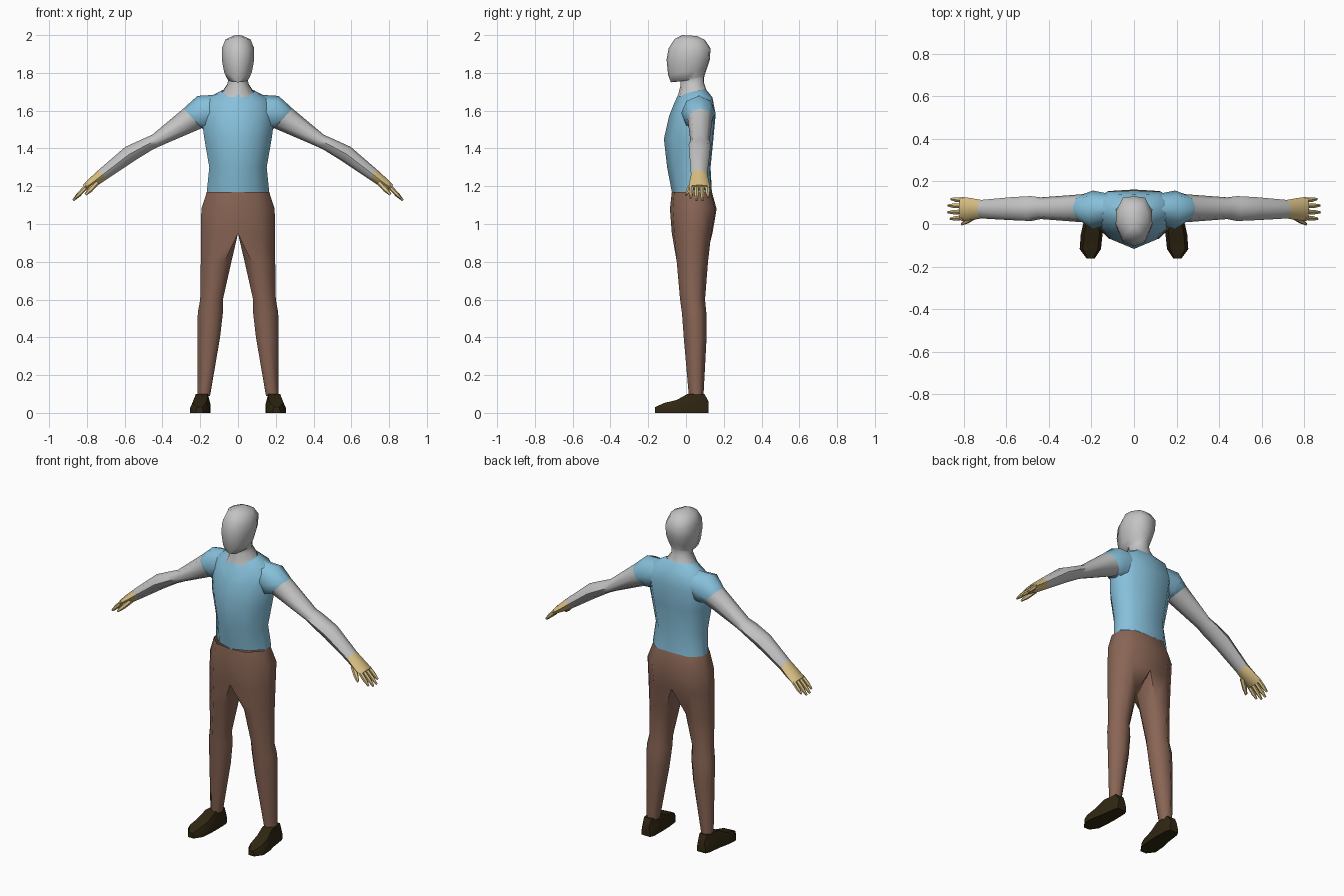
import bpy, bmesh, math
from mathutils import Vector

if "Cube" in bpy.data.objects:
    bpy.data.objects.remove(bpy.data.objects["Cube"])


def material(name, rgb):
    m = bpy.data.materials.new(name)
    m.diffuse_color = (*rgb, 1)
    m.use_nodes = True
    m.node_tree.nodes["Principled BSDF"].inputs["Base Color"].default_value = m.diffuse_color
    return m


GREY = material("grey skin", (0.55, 0.55, 0.55))
BLUE = material("sky blue", (0.24, 0.53, 0.71))
BROWN = material("brown", (0.25, 0.13, 0.09))
SAND = material("sand", (0.70, 0.53, 0.23))
DARK = material("dark brown", (0.03, 0.02, 0.006))


def loft(bm, rings, closed=True, start=False, end=False):
    """Skin a list of point rings; open rings are halves meeting at x = 0."""
    vs = [[bm.verts.new(p) for p in r] for r in rings]
    n = len(vs[0])
    for a, b in zip(vs, vs[1:]):
        for i in range(n if closed else n - 1):
            j = (i + 1) % n
            bm.faces.new((a[i], a[j], b[j], b[i]))
    if start:
        bm.faces.new(vs[0])
    if end:
        bm.faces.new(vs[-1])


def finish(bm, name, mat, angle=55):
    """Mirror to the other side, weld and make a smooth object."""
    seam = [f for f in bm.faces if all(abs(v.co.x) < 1e-4 for v in f.verts)]
    bmesh.ops.delete(bm, geom=seam, context='FACES')
    bmesh.ops.mirror(bm, geom=bm.verts[:] + bm.edges[:] + bm.faces[:],
                     axis='X', merge_dist=0.0005)
    bmesh.ops.remove_doubles(bm, verts=bm.verts[:], dist=0.0003)
    bmesh.ops.recalc_face_normals(bm, faces=bm.faces[:])
    me = bpy.data.meshes.new(name)
    bm.to_mesh(me)
    bm.free()
    me.materials.append(mat)
    me.shade_smooth()
    me.set_sharp_from_angle(angle=math.radians(angle))
    ob = bpy.data.objects.new(name, me)
    bpy.context.collection.objects.link(ob)
    return ob


def half_ring(zf, zb, w, y0, y1, prof):
    """Half section from front centre to back centre, tilted from zf to zb."""
    return [(u * w, y0 + v * (y1 - y0), zf + v * (zb - zf)) for u, v in prof]


def limb_ring(xt, zt, xb, zb, y0, y1, n=8):
    """Oval ring across a limb, given its top and bottom points and depth."""
    c = Vector(((xt + xb) / 2, (y0 + y1) / 2, (zt + zb) / 2))
    a = Vector(((xt - xb) / 2, 0, (zt - zb) / 2))
    b = Vector((0, (y1 - y0) / 2, 0))
    return [c + a * math.cos(t) + b * math.sin(t)
            for t in (2 * math.pi * i / n for i in range(n))]


# head and neck
bm = bmesh.new()
HEAD = [(0, 0), (.6, .07), (1, .42), (.97, .7), (.6, .97), (0, 1)]
loft(bm, [half_ring(*r, HEAD) for r in [
    (1.67, 1.71, .088, -.045, .108),
    (1.73, 1.75, .056, -.03, .095),
    (1.755, 1.775, .053, -.03, .096),
    (1.75, 1.785, .056, -.08, .098),
    (1.79, 1.82, .073, -.095, .11),
    (1.87, 1.87, .086, -.103, .126),
    (1.93, 1.93, .086, -.092, .13),
    (1.98, 1.975, .066, -.06, .1),
    (2.0, 1.995, .02, -.02, .06)]], closed=False, end=True)
finish(bm, "head", GREY)

# shirt: torso and sleeves
CUFF = (.288, 1.612, .192, 1.507, .008, .14)
bm = bmesh.new()
TORSO = [(0, 0), (.6, .17), (1, .47), (1, .75), (.65, .98), (0, 1)]
loft(bm, [half_ring(*r, TORSO) for r in [
    (1.17, 1.17, .165, -.075, .137),
    (1.3, 1.3, .152, -.1, .13),
    (1.45, 1.45, .178, -.117, .145),
    (1.57, 1.58, .195, -.09, .157),
    (1.64, 1.67, .17, -.062, .14),
    (1.685, 1.715, .085, -.042, .104)]], closed=False)
loft(bm, [limb_ring(*r) for r in [
    (.06, 1.688, .06, 1.52, .02, .13),
    (.215, 1.678, .17, 1.495, -.025, .157),
    CUFF]])
finish(bm, "shirt", BLUE)

# bare arms
WRIST = (.737, 1.287, .697, 1.235, .026, .113)
bm = bmesh.new()
loft(bm, [limb_ring(*r) for r in [
    CUFF,
    (.455, 1.472, .418, 1.41, .023, .125),
    (.505, 1.45, .462, 1.388, .014, .131),
    (.597, 1.408, .555, 1.33, .018, .126),
    WRIST]])
finish(bm, "arms", GREY)

# hands: palm, four fingers and a thumb
bm = bmesh.new()
loft(bm, [limb_ring(*r) for r in [
    WRIST,
    (.785, 1.243, .75, 1.2, .018, .122),
    (.822, 1.207, .797, 1.177, .014, .128)]], end=True)


def digit(root, tip, r):
    root, tip = Vector(root), Vector(tip)
    d = (tip - root).normalized()
    rings = []
    for t, s in ((0, 1), (.6, .95), (1, .45)):
        c = root.lerp(tip, t)
        nx, nz = -d.z * r * s, d.x * r * s
        rings.append(limb_ring(c.x + nx, c.z + nz, c.x - nx, c.z - nz,
                               c.y - r * s, c.y + r * s, 6))
    loft(bm, rings, start=True, end=True)


for y, y_tip, reach in ((.03, .024, .85), (.057, .055, 1), (.084, .087, 1), (.111, .117, .8)):
    digit((.8, y, 1.2), (.8 + .073 * reach, y_tip, 1.2 - .075 * reach), .0125)
digit((.745, .04, 1.222), (.808, 0, 1.155), .016)
finish(bm, "hands", SAND)


# trousers: hips with a flat inner seam, splitting into two legs
def leg_ring(z, x0, x1, y0, y1, seam):
    k = 0 if seam else 1
    prof = [(.22 * k, .12 * k), (.6, .06), (1, .38), (1, .72), (.62, .97),
            (.22 * k, 1 - .12 * k), (0, .66), (0, .34)]
    return [(x0 + u * (x1 - x0), y0 + v * (y1 - y0), z) for u, v in prof]


bm = bmesh.new()
loft(bm, [leg_ring(*r) for r in [
    (1.17, 0, .165, -.075, .137, True),
    (1.08, 0, .194, -.085, .162, True),
    (.95, 0, .197, -.075, .14, True),
    (.8, .035, .197, -.06, .122, False),
    (.6, .08, .2, -.04, .105, False),
    (.53, .08, .213, -.03, .112, False),
    (.4, .095, .214, -.02, .113, False),
    (.09, .148, .215, .01, .095, False)]])
finish(bm, "trousers", BROWN)

# shoes
bm = bmesh.new()
rings = []
for y, xl, xr, h in [(.12, .158, .215, .06), (.098, .148, .225, .1), (.008, .146, .237, .1),
                     (-.05, .148, .25, .068), (-.118, .155, .255, .052), (-.163, .185, .222, .03)]:
    c, w = (xl + xr) / 2, (xr - xl) / 2
    rings.append([(c + u * w, y, v * h) for u, v in
                  ((-1, 0), (-1, .45), (-.7, 1), (.7, 1), (1, .45), (1, 0))])
loft(bm, rings, start=True, end=True)
finish(bm, "shoes", DARK, 40)
